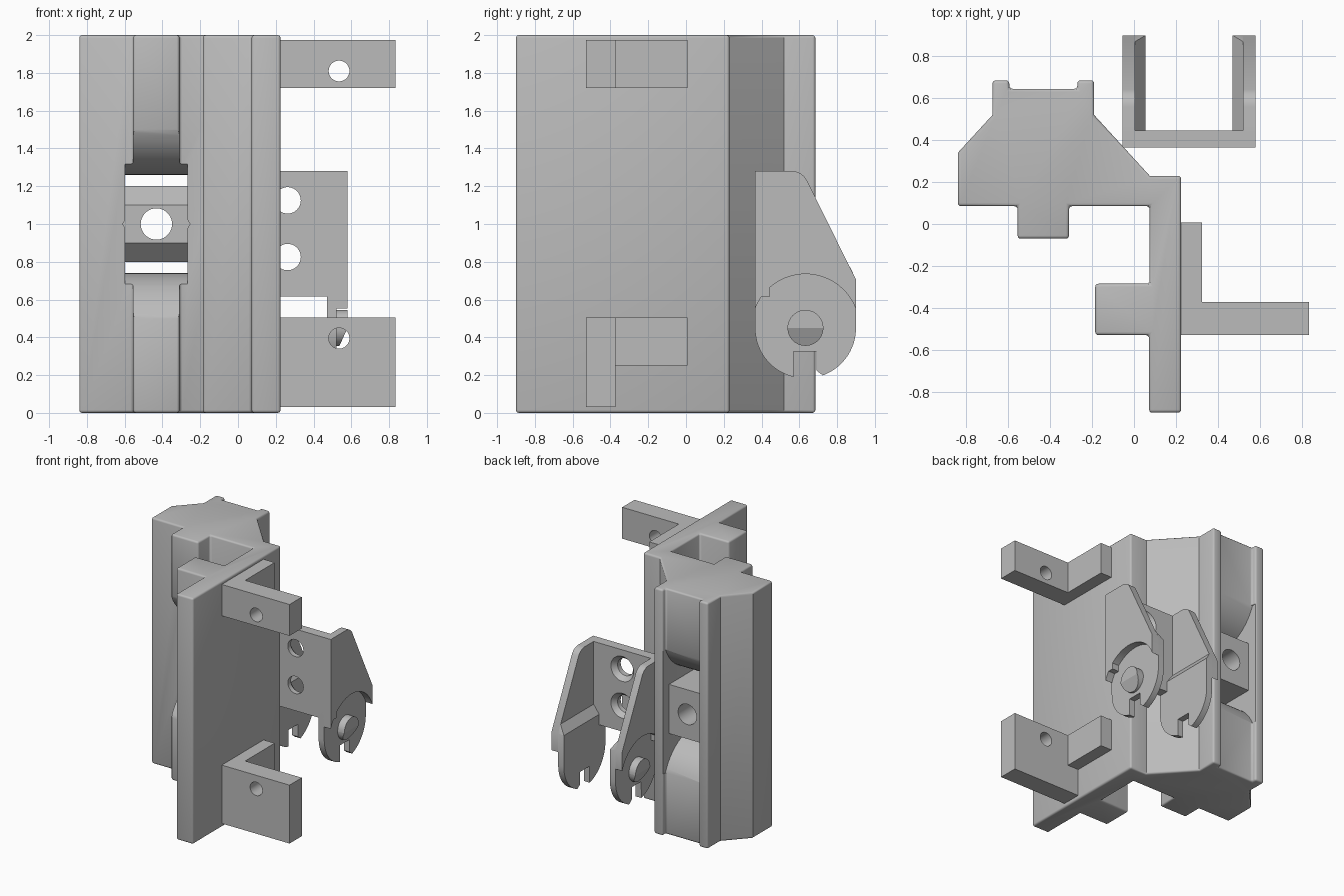
import bpy, bmesh
from math import sin, cos, radians

default = bpy.data.objects.get("Cube")
if default:
    bpy.data.objects.remove(default)

grey = bpy.data.materials.new("plain grey")
grey.use_nodes = True
grey.diffuse_color = (0.5, 0.5, 0.5, 1)
bsdf = next(n for n in grey.node_tree.nodes if n.type == 'BSDF_PRINCIPLED')
bsdf.inputs["Base Color"].default_value = grey.diffuse_color

AXES = {'x': lambda u, v, w: (w, u, v),
        'y': lambda u, v, w: (u, w, v),
        'z': lambda u, v, w: (u, v, w)}


def arc(cu, cv, r, start, end, n=16):
    angles = [radians(start + (end - start) * i / n) for i in range(n + 1)]
    return [(cu + r * cos(a), cv + r * sin(a)) for a in angles]


def prism(name, axis, profile, lo, hi, end_profile=None):
    """Extrude a profile along an axis, optionally lofting to a second one."""
    bm = bmesh.new()
    place = AXES[axis]
    a = [bm.verts.new(place(u, v, lo)) for u, v in profile]
    b = [bm.verts.new(place(u, v, hi)) for u, v in end_profile or profile]
    bm.faces.new(a)
    bm.faces.new(b[::-1])
    for i in range(len(a)):
        j = (i + 1) % len(a)
        bm.faces.new((a[j], a[i], b[i], b[j]))
    bmesh.ops.recalc_face_normals(bm, faces=bm.faces)
    mesh = bpy.data.meshes.new(name)
    bm.to_mesh(mesh)
    bm.free()
    mesh.materials.append(grey)
    ob = bpy.data.objects.new(name, mesh)
    bpy.context.collection.objects.link(ob)
    return ob


def box(name, x0, x1, y0, y1, z0, z1):
    return prism(name, 'z', [(x0, y0), (x1, y0), (x1, y1), (x0, y1)], z0, z1)


def bake(ob):
    bpy.context.view_layer.update()
    graph = bpy.context.evaluated_depsgraph_get()
    mesh = bpy.data.meshes.new_from_object(ob.evaluated_get(graph))
    ob.modifiers.clear()
    ob.data = mesh


def cut(ob, *cutters):
    for c in cutters:
        m = ob.modifiers.new("cut", 'BOOLEAN')
        m.operation, m.solver, m.object = 'DIFFERENCE', 'EXACT', c
        c.hide_render = True
        bake(ob)
        bpy.data.objects.remove(c)


def smooth(ob):
    bpy.ops.object.select_all(action='DESELECT')
    ob.select_set(True)
    bpy.context.view_layer.objects.active = ob
    bpy.ops.object.shade_smooth_by_angle(angle=radians(35))


# Main extruded body with softened edges
outline = [(-.84, .085), (-.84, .34), (-.675, .52), (-.675, .685), (-.595, .685),
           (-.595, .645), (-.27, .645), (-.27, .685), (-.19, .685), (-.19, .52),
           (.075, .23), (.225, .23), (.225, -.9), (.072, -.9), (.072, -.53),
           (-.185, -.53), (-.185, -.285), (.075, -.285), (.075, .085),
           (-.31, .085), (-.31, -.07), (-.555, -.07), (-.555, .085)]
body = prism("main_body", 'z', outline, 0, 2)
bev = body.modifiers.new("soft edges", 'BEVEL')
bev.width, bev.segments, bev.limit_method = .015, 3, 'ANGLE'
bev.angle_limit = radians(50)
bake(body)

# Curved strap passage through the body, and hexagonal nut pocket
SX0, SX1, CX, P = -.599, -.267, -.432, .15
upper = [(-.2, 1.5)] + arc(.2875, 1.646, .386, 202, 338, 28) + [(.8, 1.5)]
lower = [(y, 2 - z) for y, z in reversed(upper)]
cut(body,
    prism("passage_cutter", 'x', upper + lower, SX0, SX1),
    prism("pocket_cutter", 'y', arc(CX, 1, .178, 0, 300, 5), -.2, P))
smooth(body)

# Block in the middle of the passage, with bolt hole
block = prism("bolt_block", 'x', [(P, .9), (P, 1.1), (P + .1, 1.2), (.6, 1.2),
                                  (.6, .8), (P + .1, .8)], SX0, SX1)
cut(block, prism("bolt_cutter", 'y', arc(CX, 1, .083, 0, 350, 35), -.2, .9))
smooth(block)

# Two angled side mounts
for name, z0, side_z0, z1, hole_z in (("upper_mount", 1.72, 1.72, 1.975, 1.81),
                                      ("lower_mount", .03, .25, .505, .395)):
    arm = box(name + "_arm", .223, .835, -.53, -.372, z0, z1)
    cut(arm, prism("hole_cutter", 'y', arc(.535, hole_z, .055, 0, 348, 29), -.7, -.2))
    smooth(arm)
    box(name + "_side", .223, .325, -.372, .008, side_z0, z1)

# Fork bracket: back plate with countersunk screw holes
MID = .2625
plate = box("fork_back_plate", -.055, .58, .365, .445, .615, 1.28)
for z in (.825, 1.125):
    cut(plate, prism("screw_cutter", 'y', arc(MID, z, .07, 0, 348, 29), .3, .5),
        prism("sink_cutter", 'y', arc(MID, z, .07, 0, 348, 29), .405, .455,
              arc(MID, z, .11, 0, 348, 29)))
smooth(plate)

# Fork cheeks: outer arm, ramped inner disc with notch, and bevelled pin
DY, DZ = .6325, .45
arm_profile = ([(.365, .552), (.365, 1.28)] + arc(.56, 1.19, .09, 90, 26, 8)
               + [(.9, .705)] + arc(DY, DZ, .285, 21, 159, 32))
rest = (arc(DY, DZ, .2675, 180, 256, 20) + [(.57, .325), (.69, .325), (.69, .225)]
        + arc(DY, DZ, .2675, 290, 360, 20))
disc_inner = [(.365, .7)] + rest + [(.9, .7), (.9, .7001)]
disc_outer = [(.365, .77)] + rest + [(.9, .705), (.87, .77)]
pin_low = prism("pin_lower", 'x', arc(DY, DZ, .095, 180, 360, 20), .51, .58)
for v in pin_low.data.vertices:
    if v.co.x > .55:
        v.co.x -= (DZ - v.co.z) * .45
cheek = [prism("fork_arm", 'x', arm_profile, .52, .58),
         prism("fork_disc", 'x', disc_inner, .47, .5205, disc_outer),
         prism("pin_upper", 'x', arc(DY, DZ, .095, 0, 180, 20), .51, .58), pin_low]

centre = bpy.data.objects.new("fork_centre", None)
centre.location.x = MID
centre.hide_render = True
bpy.context.collection.objects.link(centre)
for part in cheek:
    m = part.modifiers.new("other side", 'MIRROR')
    m.mirror_object = centre
    m.use_clip = False
    m.use_mirror_merge = False
    bake(part)
    smooth(part)
bpy.data.objects.remove(centre)
